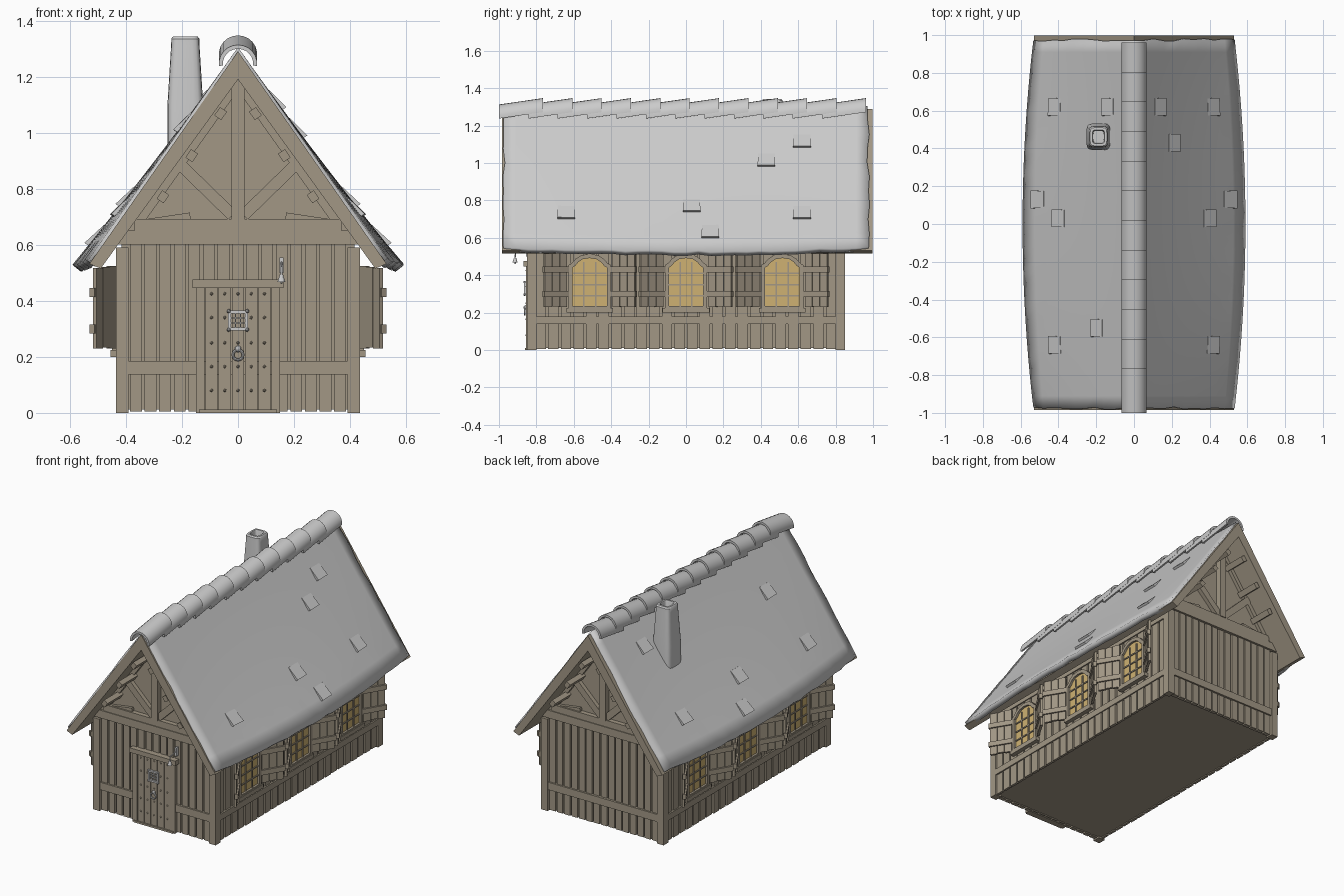
import bpy, bmesh, math, random
from mathutils import Vector, Matrix

if "Cube" in bpy.data.objects:
    bpy.data.objects.remove(bpy.data.objects["Cube"])
random.seed(4)

def material(name, rgb):
    m = bpy.data.materials.new(name)
    m.diffuse_color = (*rgb, 1)
    m.use_nodes = True
    m.node_tree.nodes["Principled BSDF"].inputs["Base Color"].default_value = m.diffuse_color
    return m
WOOD = material("weathered_wood", (.36, .31, .235))
GLASS = material("amber_glass", (.62, .44, .17))

def finish(name, bm, mat=None, mirror="", smooth=False, recalc=True):
    if recalc:
        bmesh.ops.recalc_face_normals(bm, faces=bm.faces)
    me = bpy.data.meshes.new(name)
    bm.to_mesh(me)
    bm.free()
    ob = bpy.data.objects.new(name, me)
    bpy.context.collection.objects.link(ob)
    if mat:
        me.materials.append(mat)
    if mirror:
        md = ob.modifiers.new("mirror", "MIRROR")
        md.use_axis = ["X" in mirror, "Y" in mirror, False]
        md.use_mirror_merge = False
    if smooth:
        bpy.ops.object.select_all(action="DESELECT")
        ob.select_set(True)
        bpy.context.view_layer.objects.active = ob
        bpy.ops.object.shade_smooth_by_angle(angle=math.radians(35))
    return ob

def box(bm, x0, x1, y0, y1, z0, z1, M=Matrix()):
    S = Matrix.Diagonal((x1 - x0, y1 - y0, z1 - z0, 1))
    T = Matrix.Translation(((x0 + x1) / 2, (y0 + y1) / 2, (z0 + z1) / 2))
    bmesh.ops.create_cube(bm, size=1, matrix=M @ T @ S)

def prism(bm, pts, vec):
    f = bm.faces.new([bm.verts.new(p) for p in pts])
    r = bmesh.ops.extrude_face_region(bm, geom=[f], use_keep_orig=True)
    bmesh.ops.translate(bm, vec=vec, verts=[v for v in r["geom"] if isinstance(v, bmesh.types.BMVert)])

def ring(bm, outer, inner, vec):
    n = len(outer)
    for i in range(n):
        j = (i + 1) % n
        prism(bm, [outer[i], outer[j], inner[j], inner[i]], vec)

def beam(bm, a, b, w, y0, y1):
    # timber between two (x, z) points
    a, b = Vector(a), Vector(b)
    n = (b - a).normalized().orthogonal() * w / 2
    prism(bm, [(p.x, y0, p.y) for p in (a + n, b + n, b - n, a - n)], (0, y1 - y0, 0))

# house core with gables
bm = bmesh.new()
prism(bm, [(-.415, -.815, .012), (.415, -.815, .012), (.415, -.815, .62), (0, -.815, 1.22), (-.415, -.815, .62)], (0, 1.63, 0))
finish("house_core", bm, WOOD)

# wall planks, end walls and side walls
bm = bmesh.new()
for i in range(15):
    x = -.39 + i * .052
    box(bm, x + .005, x + .047, -.838 + random.uniform(0, .006), -.81, .005, .61)
finish("end_wall_planks", bm, WOOD, "Y")
bm = bmesh.new()
for i in range(24):
    y = -.81 + i * .0675
    box(bm, .41, .43 - random.uniform(0, .005), y + .006, y + .061, .005, .58)
finish("side_wall_planks", bm, WOOD, "X")

# corner posts and rails
bm = bmesh.new()
box(bm, .39, .436, -.85, -.80, 0, .59)
finish("corner_posts", bm, WOOD, "XY")
bm = bmesh.new()
box(bm, -.40, .40, -.847, -.81, .137, .185)
finish("end_rails", bm, WOOD, "Y")
bm = bmesh.new()
box(bm, .41, .435, -.81, .81, .14, .18)
box(bm, .41, .435, -.81, .81, .54, .58)
finish("side_rails", bm, WOOD, "X")

# gable truss
bm = bmesh.new()
box(bm, -.43, .43, -.85, -.81, .60, .65)
box(bm, -.37, .37, -.845, -.81, .65, .692)
box(bm, -.023, .023, -.85, -.81, .69, 1.2)
for s in (-1, 1):
    beam(bm, (s * .02, .705), (s * .215, .895), .042, -.842, -.81)
    beam(bm, (s * .37, .67), (s * .17, .70), .03, -.835, -.81)
    beam(bm, (s * .385, .64), (0, 1.18), .035, -.838, -.81)
finish("gable_truss", bm, WOOD, "Y")

# roof boarding and purlin ends
bm = bmesh.new()
for s in (-1, 1):
    prism(bm, [(0, -.985, 1.29), (s * .53, -.985, .532), (s * .49, -.985, .515), (0, -.985, 1.19)], (0, 1.983, 0))
finish("roof_boards", bm, WOOD)
bm = bmesh.new()
for s in (-1, 1):
    for x, z in ((.062, 1.06), (.165, .91), (.268, .763)):
        d = Vector((s * .57, -.82)) * .018
        c = Vector((s * x, z + .008))
        beam(bm, c - d, c + d, .03, -.975, -.81)
finish("purlin_ends", bm, WOOD, "Y")

# sagging roof skin
def roof(s, y):
    a, m = abs(s), 1 - y * y
    return Vector((s * .53 + math.copysign(.06 * m * a * a, s), y, 1.305 - .755 * a - .02 * m * a * a))
bm = bmesh.new()
NY, NS = 30, 20
grid = []
for j in range(NY + 1):
    row = []
    for i in range(NS + 1):
        s = -1 + 2 * i / NS
        p = roof(s, -.975 + 1.95 * j / NY)
        if j in (0, NY):
            p.y += random.uniform(-.007, .007)
        if i in (0, NS):
            p.z += random.uniform(-.006, .004)
        row.append(bm.verts.new(p))
    grid.append(row)
for j in range(NY):
    for i in range(NS):
        bm.faces.new((grid[j][i], grid[j][i + 1], grid[j + 1][i + 1], grid[j + 1][i]))
ob = finish("roof_skin", bm, smooth=True, recalc=False)
md = ob.modifiers.new("thickness", "SOLIDIFY")
md.thickness, md.offset = .036, -1

# loose raised shingles
bm = bmesh.new()
right = [(.62, 1.08), (.43, .98), (-.64, .70), (.03, .74), (.62, .70), (.13, .605)]
left = [(.62, 1.08), (.62, .70), (.13, .605), (.03, .74), (-.55, 1.0), (-.64, .70)]
for sg, spots in ((1, right), (-1, left)):
    for y, z in spots:
        s1 = (1.305 - z) / .765
        n = Vector((sg * .82, 0, .57))
        pts = [roof(sg * (s1 - .09), y - .045) + n * .002, roof(sg * s1, y - .047) + n * .016,
               roof(sg * s1, y + .047) + n * .016, roof(sg * (s1 - .09), y + .045) + n * .002]
        prism(bm, pts, -n * .015)
finish("raised_shingles", bm)

# ridge tiles
bm = bmesh.new()
for k in range(12):
    y = -1 + k * .157
    arc = [math.radians(-8 + 196 * i / 12) for i in range(13)]
    out = [(.068 * math.cos(t), y, 1.247 + .066 * math.sin(t)) for t in arc]
    inn = [(.054 * math.cos(t), y, 1.247 + .052 * math.sin(t)) for t in arc]
    prism(bm, out + inn[::-1], (0, .235, .034))
finish("ridge_tiles", bm, smooth=True)

# chimney with open flue
bm = bmesh.new()
prev = None
for h, z in ((.064, .9), (.064, 1.1), (.051, 1.31), (.05, 1.335), (.044, 1.343), (.033, 1.343), (.03, 1.335), (.028, 1.2)):
    cur = []
    for i in range(20):
        t = math.tau * (i + .5) / 20
        c, s = math.cos(t), math.sin(t)
        cur.append(bm.verts.new((-.188 + h * math.copysign(abs(c) ** .4, c), .462 + h * 1.1 * math.copysign(abs(s) ** .4, s), z)))
    if prev:
        for i in range(20):
            j = (i + 1) % 20
            bm.faces.new((prev[i], prev[j], cur[j], cur[i]))
    prev = cur
bm.faces.new(prev)
finish("chimney", bm, smooth=True)

# windows with shaped heads, glazing bars, sills and open shutters
half = [(.112, .215), (.112, .455), (.095, .465), (.075, .488), (.045, .507), (0, .514)]
frame, glass, bars, shut = (bmesh.new() for _ in range(4))
for yc in (-.515, 0, .515):
    prof = half + [(-y, z) for y, z in half[-2::-1]]
    outer = [(.42, yc + y, z) for y, z in prof]
    inner = [(.42, yc + y * .82, .355 + (z - .355) * .86) for y, z in prof]
    ring(frame, outer, inner, (.03, 0, 0))
    box(frame, .42, .455, yc - .125, yc + .125, .2, .225)
    prism(glass, inner, (.016, 0, 0))
    for y in (-.032, .032):
        box(bars, .43, .442, yc + y - .004, yc + y + .004, .23, .47)
    for z in (.29, .35, .41):
        box(bars, .43, .442, yc - .09, yc + .09, z - .004, z + .004)
    for s in (-1, 1):
        M = Matrix.Translation((.438, yc + s * .122, 0)) @ Matrix.Rotation(-s * math.radians(31), 4, "Z")
        for k in range(3):
            a, b = s * (.004 + k * .047), s * (.048 + k * .047)
            box(shut, -.008, .008, min(a, b), max(a, b), .23 + .004 * (k % 2), .525 - .004 * k, M)
        for z in (.30, .43):
            a, b = s * -.004, s * .15
            box(shut, -.004, .018, min(a, b), max(a, b), z - .016, z + .016, M)
finish("window_frames", frame, WOOD, "X")
finish("window_glass", glass, GLASS, "X")
finish("glazing_bars", bars, WOOD, "X")
finish("shutters", shut, WOOD, "X")

# front door, jambs, lintel and step
bm = bmesh.new()
for k in range(5):
    x = -.118 + k * .0472
    box(bm, x + .002, x + .0455, -.853, -.82, .012, .445)
for s in (-1, 1):
    box(bm, min(s * .12, s * .15), max(s * .12, s * .15), -.856, -.82, 0, .45)
box(bm, -.163, .163, -.87, -.82, .446, .476)
box(bm, -.14, .14, -.862, -.82, 0, .012)
finish("front_door", bm, WOOD)

# door studs, grille and knocker
bm = bmesh.new()
for z in (.08, .165, .25, .34, .425):
    for k in range(-2, 3):
        if k or z != .34:
            bmesh.ops.create_icosphere(bm, subdivisions=1, radius=.006, matrix=Matrix.Translation((k * .0472, -.853, z)))
finish("door_studs", bm, WOOD)
bm = bmesh.new()
sq = lambda h: [(a * h, -.853, .33 + b * h) for a, b in ((-1, -1), (1, -1), (1, 1), (-1, 1))]
ring(bm, sq(.036), sq(.025), (0, -.012, 0))
for d in (-.009, .009):
    box(bm, d - .002, d + .002, -.86, -.853, .304, .356)
    box(bm, -.026, .026, -.86, -.853, .33 + d - .002, .33 + d + .002)
for a in (-1, 1):
    for b in (-1, 1):
        bmesh.ops.create_icosphere(bm, subdivisions=1, radius=.008, matrix=Matrix.Translation((a * .033, -.863, .33 + b * .033)))
bmesh.ops.create_icosphere(bm, subdivisions=2, radius=.012, matrix=Matrix.Translation((0, -.857, .228)))
finish("door_grille", bm)
bpy.ops.mesh.primitive_torus_add(major_radius=.018, minor_radius=.005, major_segments=20, minor_segments=8,
                                 location=(0, -.862, .207), rotation=(math.pi / 2, 0, 0))
bpy.context.object.name = "door_knocker"

# doorbell on a curved bracket
cu = bpy.data.curves.new("bell_bracket", "CURVE")
cu.dimensions, cu.bevel_depth = "3D", .0035
sp = cu.splines.new("POLY")
path = [(-.84, .545), (-.865, .53), (-.89, .522), (-.912, .52), (-.914, .49)]
sp.points.add(len(path) - 1)
for p, (y, z) in zip(sp.points, path):
    p.co = (.155, y, z, 1)
bpy.context.collection.objects.link(bpy.data.objects.new("bell_bracket", cu))
bm = bmesh.new()
box(bm, .148, .162, -.855, -.835, .50, .555)
bmesh.ops.create_cone(bm, cap_ends=True, segments=12, radius1=.014, radius2=.006, depth=.026,
                      matrix=Matrix.Translation((.155, -.914, .48)))
bmesh.ops.create_icosphere(bm, subdivisions=1, radius=.005, matrix=Matrix.Translation((.155, -.914, .465)))
finish("door_bell", bm)
